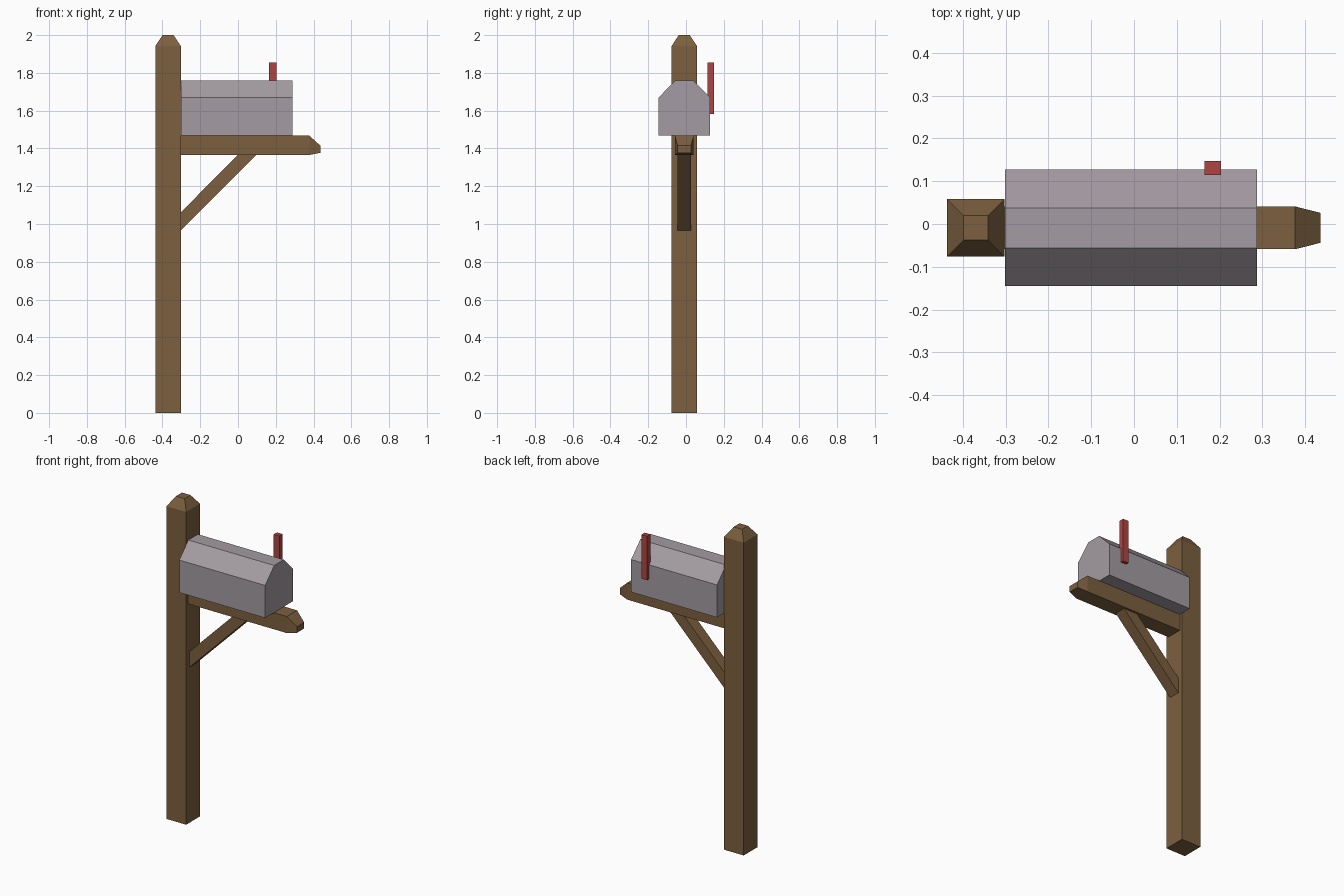
import bpy
from mathutils import Vector

if "Cube" in bpy.data.objects:
    bpy.data.objects.remove(bpy.data.objects["Cube"])

YC = -0.009  # centre line of the timber parts


def material(name, color):
    m = bpy.data.materials.new(name)
    m.diffuse_color = (*color, 1)
    m.use_nodes = True
    m.node_tree.nodes["Principled BSDF"].inputs["Base Color"].default_value = m.diffuse_color
    return m


WOOD = material("wood", (0.20, 0.115, 0.05))
METAL = material("metal", (0.37, 0.33, 0.36))
RED = material("red", (0.42, 0.06, 0.055))


def loft(name, rings, mat):
    """Join equal-sized closed rings of points and cap both ends."""
    n = len(rings[0])
    verts = [p for ring in rings for p in ring]
    faces = [tuple(range(n))[::-1], tuple(range(len(verts) - n, len(verts)))]
    for r in range(len(rings) - 1):
        for i in range(n):
            a, b = r * n + i, r * n + (i + 1) % n
            faces.append((a, b, b + n, a + n))
    # flip if the rings wind against the loft direction
    area = sum((Vector(rings[0][i]).cross(Vector(rings[0][(i + 1) % n]))
                for i in range(n)), Vector())
    if area.dot(Vector(rings[-1][0]) - Vector(rings[0][0])) < 0:
        faces = [f[::-1] for f in faces]
    mesh = bpy.data.meshes.new(name)
    mesh.from_pydata(verts, [], faces)
    mesh.materials.append(mat)
    ob = bpy.data.objects.new(name, mesh)
    bpy.context.collection.objects.link(ob)
    return ob


def rect(u0, u1, v0, v1):
    return [(u0, v0), (u1, v0), (u1, v1), (u0, v1)]


def ring_x(x, profile):
    return [(x, y, z) for y, z in profile]


def ring_y(y, profile):
    return [(x, y, z) for x, z in profile]


def post_ring(z, half):
    return [(x, y, z) for x, y in
            rect(-0.37 - half, -0.37 + half, YC - half, YC + half)]


# Post with chamfered top
loft("post", [post_ring(0, 0.0675), post_ring(1.942, 0.0675),
              post_ring(2.0, 0.029)], WOOD)

# Support arm with tapered tip
arm = rect(YC - 0.05, YC + 0.05, 1.365, 1.468)
tip = rect(YC - 0.035, YC + 0.035, 1.377, 1.415)
loft("support_arm", [ring_x(-0.303, arm), ring_x(0.377, arm),
                     ring_x(0.436, tip)], WOOD)

# Diagonal brace
brace = [(-0.303, 0.965), (0.097, 1.366), (0.0, 1.366), (-0.303, 1.062)]
loft("brace", [ring_y(YC - 0.036, brace), ring_y(YC + 0.036, brace)], WOOD)

# Mailbox body with faceted roof
half = [(0.136, 1.468), (0.136, 1.67), (0.047, 1.76)]
box = [(YC + y, z) for y, z in half] + [(YC - y, z) for y, z in half[::-1]]
loft("mailbox", [ring_x(-0.302, box), ring_x(0.288, box)], METAL)

# Signal flag
flag = rect(0.165, 0.203, 1.582, 1.855)
loft("flag", [ring_y(0.115, flag), ring_y(0.147, flag)], RED)
